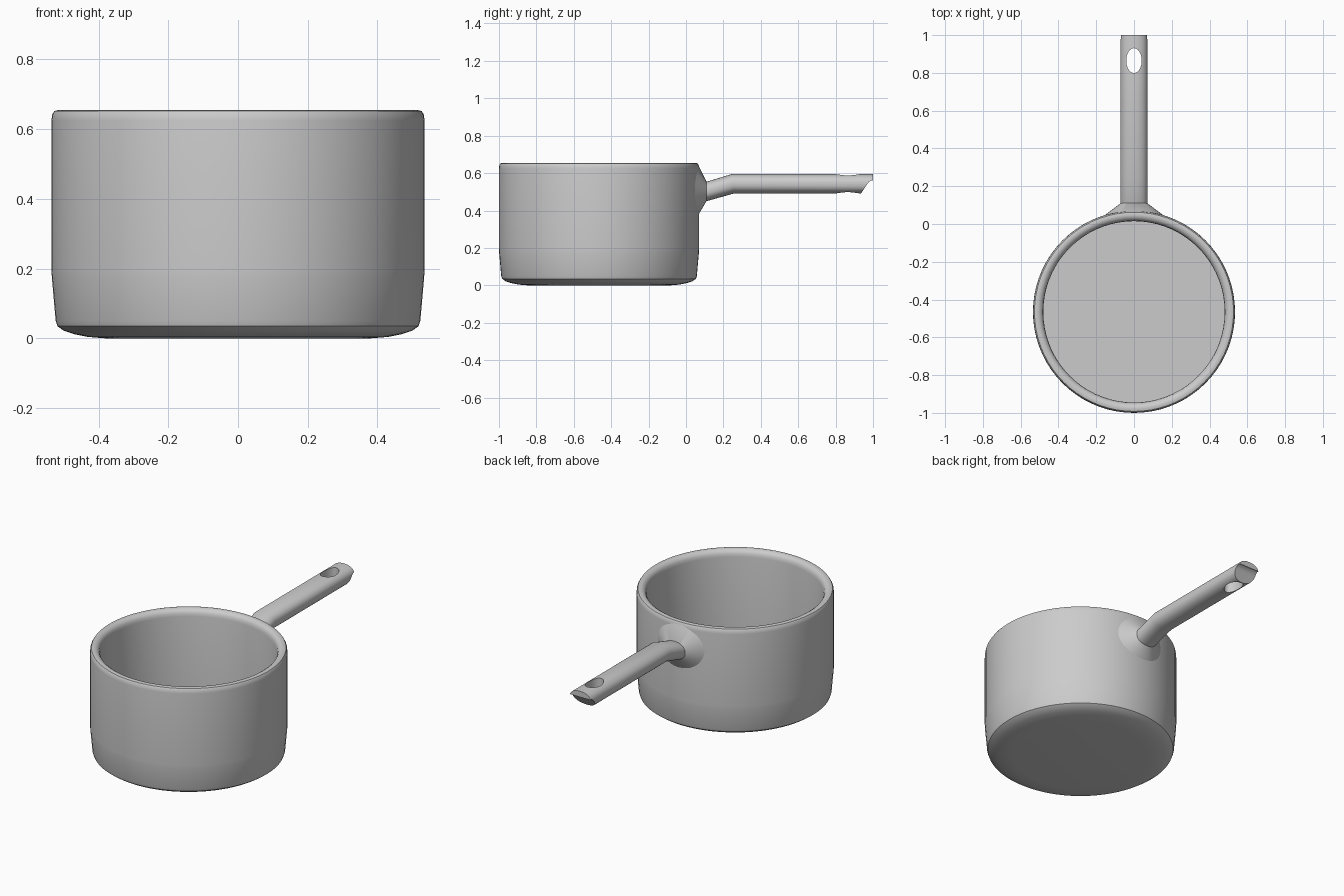
import bpy, bmesh
from math import sin, cos, pi, sqrt, copysign, radians

if "Cube" in bpy.data.objects:
    bpy.data.objects.remove(bpy.data.objects["Cube"])

POT_Y, POT_R = -0.465, 0.535


def finish(bm, name):
    bmesh.ops.remove_doubles(bm, verts=bm.verts, dist=1e-5)
    bmesh.ops.recalc_face_normals(bm, faces=bm.faces)
    mesh = bpy.data.meshes.new(name)
    bm.to_mesh(mesh)
    bm.free()
    obj = bpy.data.objects.new(name, mesh)
    bpy.context.collection.objects.link(obj)
    return obj


def smooth(obj, angle=30):
    bpy.ops.object.select_all(action='DESELECT')
    obj.select_set(True)
    bpy.context.view_layer.objects.active = obj
    bpy.ops.object.shade_smooth_by_angle(angle=radians(angle))


def lathe(name, profile, steps):
    bm = bmesh.new()
    verts = [bm.verts.new((r, POT_Y, z)) for r, z in profile]
    for pair in zip(verts, verts[1:]):
        bm.edges.new(pair)
    for v in verts:
        v.co.y = POT_Y
    bmesh.ops.spin(bm, geom=bm.verts[:] + bm.edges[:], cent=(0, POT_Y, 0),
                   axis=(0, 0, 1), angle=2 * pi, steps=steps)
    return finish(bm, name)


def loft(name, rings):
    bm = bmesh.new()
    loops = [[bm.verts.new(p) for p in ring] for ring in rings]
    n = len(loops[0])
    for a, b in zip(loops, loops[1:]):
        for i in range(n):
            j = (i + 1) % n
            bm.faces.new((a[i], a[j], b[j], b[i]))
    bm.faces.new(loops[0])
    bm.faces.new(loops[-1])
    return finish(bm, name)


def section(half_w, half_h, n=40, power=2.3):
    pts = []
    for i in range(n):
        c, s = cos(2 * pi * i / n), sin(2 * pi * i / n)
        pts.append((half_w * copysign(abs(c) ** (2 / power), c),
                    half_h * copysign(abs(s) ** (2 / power), s)))
    return pts


def cut(obj, cutter):
    mod = obj.modifiers.new("cut", 'BOOLEAN')
    mod.operation, mod.solver, mod.object = 'DIFFERENCE', 'EXACT', cutter
    bpy.context.view_layer.objects.active = obj
    bpy.ops.object.modifier_apply(modifier=mod.name)
    bpy.data.objects.remove(cutter)


# Pot body: outer wall, rounded rim and inner wall in one lathed profile
pot = lathe("pot_body", [
    (0, 0), (0.38, 0), (0.43, 0.004), (0.47, 0.012), (0.50, 0.022), (0.518, 0.035),
    (0.523, 0.05), (0.534, 0.175), (POT_R, 0.195), (POT_R, 0.625), (0.533, 0.642),
    (0.527, 0.652), (0.515, 0.655), (0.502, 0.653), (0.49, 0.645), (0.483, 0.633),
    (0.48, 0.615), (0.48, 0.04), (0, 0.04)], 72)
smooth(pot)

# Flared mount hugging the round wall
flare_base = [(x, POT_Y + sqrt(POT_R ** 2 - x * x) - 0.006, 0.51 + z)
              for x, z in section(0.167, 0.137, power=2)]
flare_tip = [(x, 0.11, 0.503 + z) for x, z in section(0.07, 0.052)]
smooth(loft("handle_mount", [flare_base, flare_tip]))

# Handle: angled neck, then a level grip
path = [(0.09, 0.497), (0.11, 0.502), (0.25, 0.543), (1.0, 0.543)]
handle = loft("handle", [[(x, y - (z * 0.1 if y == 0.25 else 0), zc + z)
                          for x, z in section(0.071, 0.052)] for y, zc in path])

# Undercut at the handle end
undercut = [(0.925, 0.47), (0.937, 0.493), (0.968, 0.54), (0.978, 0.553),
            (0.99, 0.56), (1.1, 0.562), (1.1, 0.47)]
cut(handle, loft("end_cutter", [[(x, y, z) for y, z in undercut] for x in (-0.2, 0.2)]))

# Oval hanging hole
cut(handle, loft("hole_cutter", [[(x, 0.865 + y, z) for x, y in section(0.041, 0.066, 32, 2)]
                                 for z in (0.4, 0.7)]))
smooth(handle, 25)
